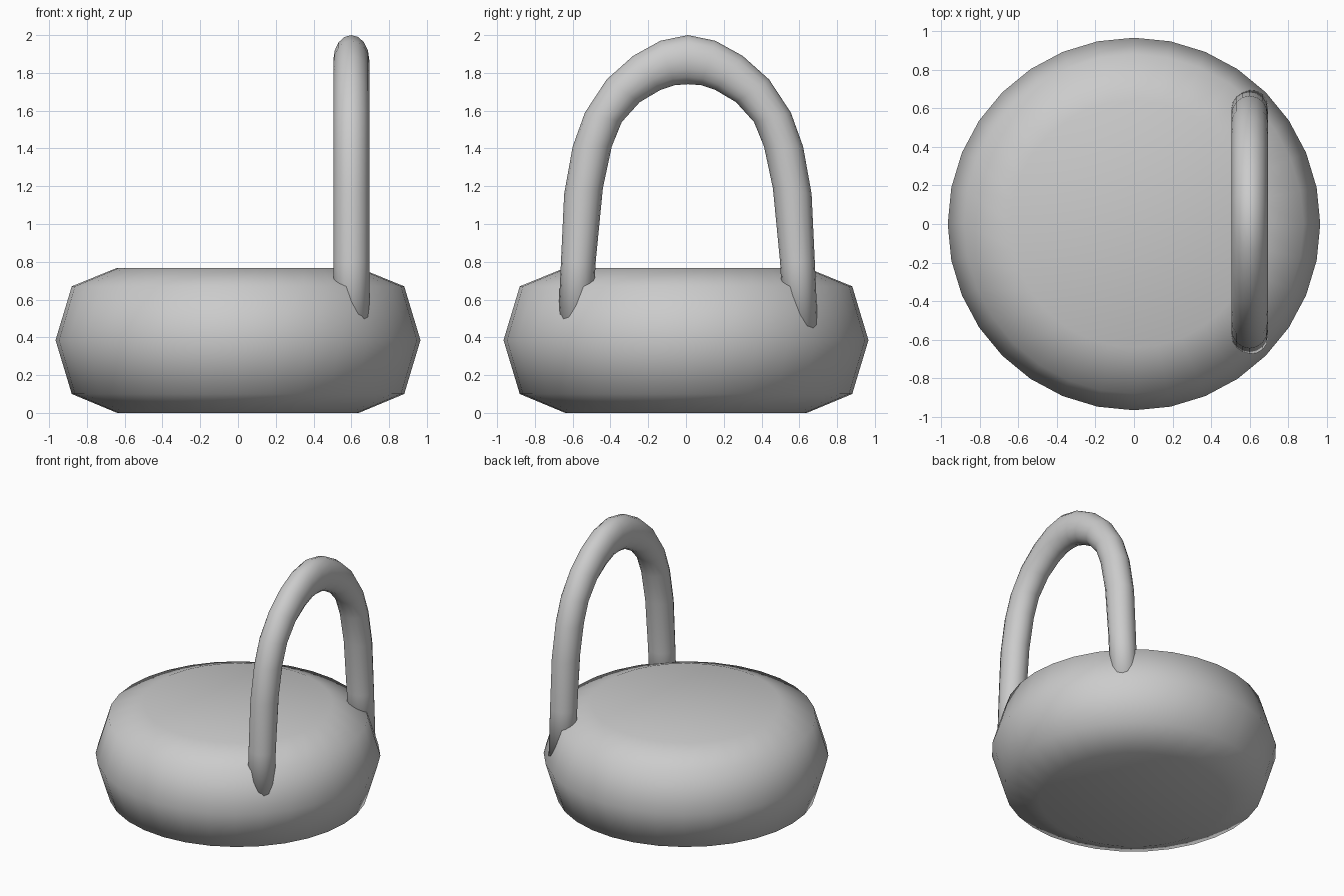
import bpy, bmesh
from math import sin, cos, pi

if "Cube" in bpy.data.objects:
    bpy.data.objects.remove(bpy.data.objects["Cube"])


def skin(name, rings):
    """Bridge closed rings in order and cap both ends."""
    bm = bmesh.new()
    loops = [[bm.verts.new(p) for p in ring] for ring in rings]
    n = len(loops[0])
    for a, b in zip(loops, loops[1:]):
        for i in range(n):
            j = (i + 1) % n
            bm.faces.new((a[i], a[j], b[j], b[i]))
    bm.faces.new(loops[0][::-1])
    bm.faces.new(loops[-1])
    bmesh.ops.recalc_face_normals(bm, faces=bm.faces)
    for f in bm.faces:
        f.smooth = True
    mesh = bpy.data.meshes.new(name)
    bm.to_mesh(mesh)
    bm.free()
    obj = bpy.data.objects.new(name, mesh)
    bpy.context.collection.objects.link(obj)
    return obj


# Rounded, flattened body: profile of (radius, height)
profile = [(0.64, 0), (0.88, 0.10), (0.966, 0.385), (0.88, 0.67), (0.64, 0.768)]
SIDES = 32
skin("body", [[(r * cos(2 * pi * i / SIDES), r * sin(2 * pi * i / SIDES), z)
               for i in range(SIDES)] for r, z in profile])

# Arched handle: outer (y, z) and inner (y, z) edges from foot to crown
half = [(0.69, 0.40, 0.51, 0.40), (0.672, 0.80, 0.488, 0.80),
        (0.655, 1.16, 0.45, 1.19), (0.61, 1.41, 0.403, 1.41),
        (0.545, 1.59, 0.35, 1.54), (0.43, 1.765, 0.255, 1.645),
        (0.29, 1.89, 0.145, 1.71), (0.145, 1.97, 0.07, 1.735)]
arch = half + [(0, 2.0, 0, 1.74)] + [(-a, b, -c, d) for a, b, c, d in reversed(half)]
HX, HY, RX, N = 0.60, 0.01, 0.095, 16
rings = []
for oy, oz, iy, iz in arch:
    ring = []
    for k in range(N):
        t = 2 * pi * k / N
        w = (1 + cos(t)) / 2
        ring.append((HX + RX * sin(t), HY + iy + (oy - iy) * w, iz + (oz - iz) * w))
    rings.append(ring)
skin("handle", rings)
